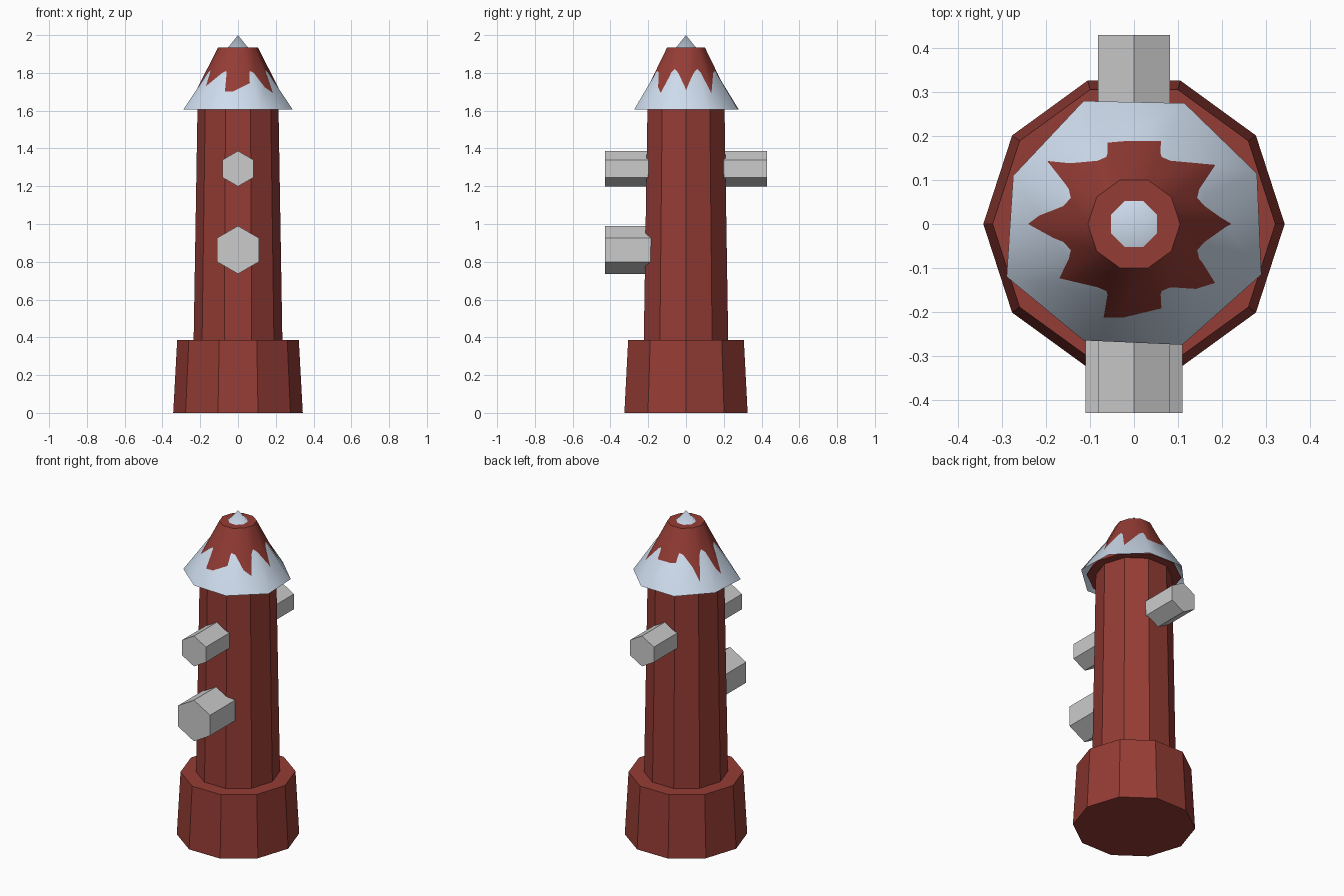
import bpy, bmesh
from math import pi, sin, cos, radians

if "Cube" in bpy.data.objects:
    bpy.data.objects.remove(bpy.data.objects["Cube"])


def material(name, rgb):
    m = bpy.data.materials.new(name)
    m.diffuse_color = (*rgb, 1)
    m.use_nodes = True
    m.node_tree.nodes["Principled BSDF"].inputs["Base Color"].default_value = m.diffuse_color
    return m


RED = material("red_paint", (0.30, 0.045, 0.035))
SNOW = material("pale_blue", (0.62, 0.72, 0.85))


def loft(name, rings, mat=None, caps=(True, True), smooth=False):
    """Skin a list of rings; a one-point ring makes a tip."""
    bm = bmesh.new()
    loops = [[bm.verts.new(p) for p in r] for r in rings]
    for a, b in zip(loops, loops[1:]):
        n = len(a)
        for i in range(n):
            j = (i + 1) % n
            if len(b) == 1:
                bm.faces.new((a[i], a[j], b[0]))
            else:
                bm.faces.new((a[i], a[j], b[j], b[i]))
    for loop, cap in zip((loops[0][::-1], loops[-1]), caps):
        if cap:
            bm.faces.new(loop)
    bmesh.ops.recalc_face_normals(bm, faces=bm.faces)
    me = bpy.data.meshes.new(name)
    bm.to_mesh(me)
    bm.free()
    if smooth:
        me.shade_smooth()
        me.set_sharp_from_angle(angle=radians(50))
    if mat:
        me.materials.append(mat)
    ob = bpy.data.objects.new(name, me)
    bpy.context.collection.objects.link(ob)
    return ob


def ring(r, z, n, turn=0.0):
    return [(r * cos(turn + 2 * pi * i / n), r * sin(turn + 2 * pi * i / n), z)
            for i in range(n)]


# ten-sided base and tapered column
loft("base_and_column", [ring(r, z, 10) for r, z in
     ((0.343, 0), (0.322, 0.385), (0.235, 0.385), (0.214, 1.64))], RED)

# red cap with flat top
loft("cap", [ring(r, z, 10) for r, z in ((0.266, 1.62), (0.105, 1.935))],
     RED, smooth=True)

# eight-sided hollow snow cover, slightly uneven rim, poking through the cap
rim = [(0.28, 0.115), (0.115, 0.275), (-0.115, 0.28), (-0.275, 0.11),
       (-0.29, -0.12), (-0.115, -0.265), (0.11, -0.275), (0.29, -0.115)]
loft("snow_cover", [[(x, y, 1.605) for x, y in rim],
                    ring(0.174, 1.80, 8, pi / 8), [(0, 0, 2.0)]],
     SNOW, caps=(False, False), smooth=True)


# hexagonal nozzles, points up
def nozzle(name, r, z, side):
    hexagon = [(r * sin(i * pi / 3), z + r * cos(i * pi / 3)) for i in range(6)]
    loft(name, [[(x, side * y, h) for x, h in hexagon] for y in (0.12, 0.43)])


nozzle("front_upper_nozzle", 0.094, 1.293, -1)
nozzle("back_upper_nozzle", 0.094, 1.293, 1)
nozzle("front_lower_nozzle", 0.127, 0.863, -1)
